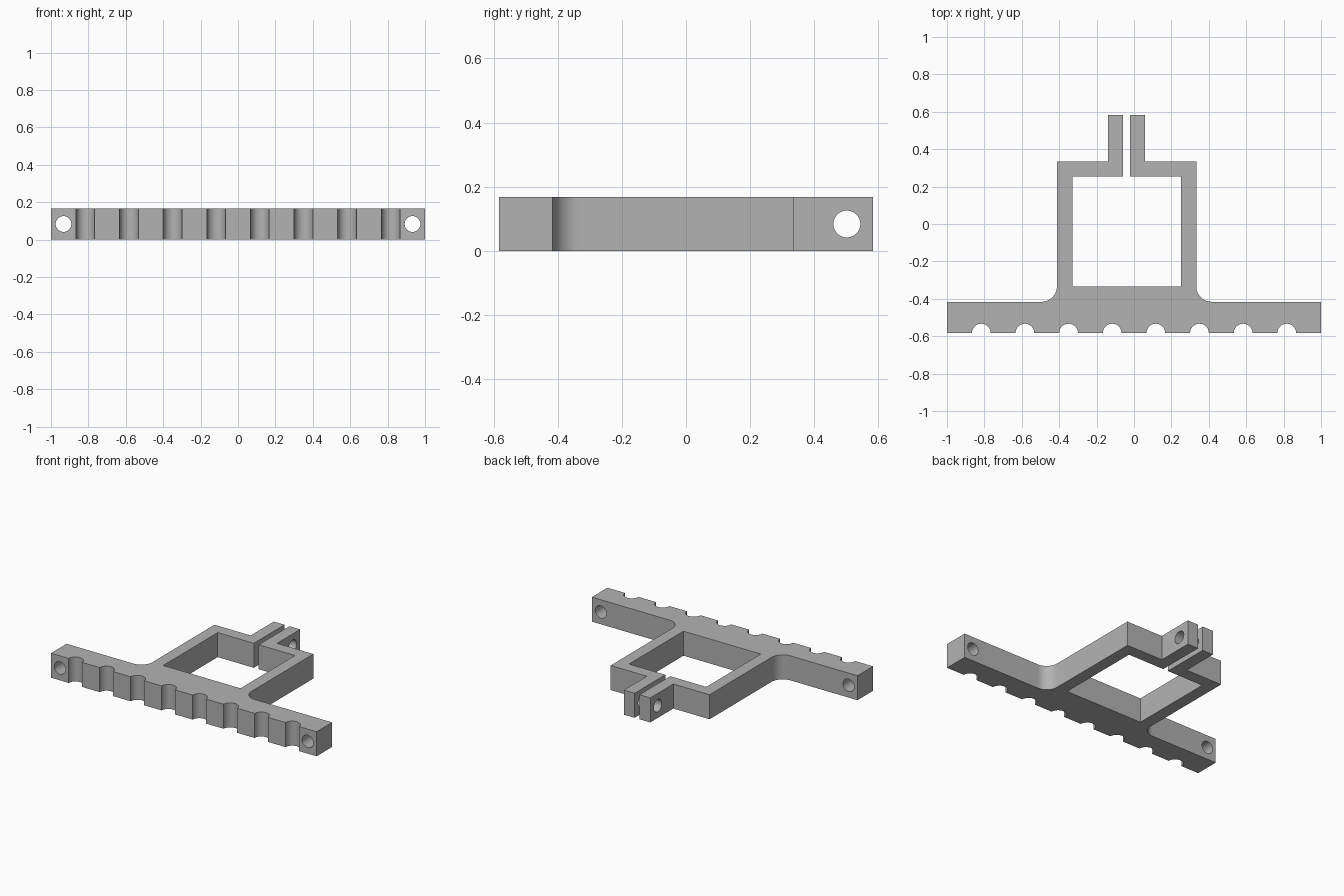
import bpy
import bmesh
from math import sin, cos, radians, pi

cube = bpy.data.objects.get("Cube")
if cube:
    bpy.data.objects.remove(cube, do_unlink=True)

HEIGHT = 0.167
BACK, FRONT = 0.583, -0.583        # overall depth
BAR_BACK = -0.416
FILLET = 0.083
NOTCH = 0.05
HOLE = 0.042
OUT_L, OUT_R = -0.412, 0.333       # clamp frame outer sides
IN_L, IN_R = -0.33, 0.252          # clamp frame inner sides
OUT_B, IN_B, IN_F = 0.335, 0.253, -0.333

grey = bpy.data.materials.new("plain grey")
grey.use_nodes = True
colour = (0.45, 0.45, 0.45, 1)
grey.diffuse_color = colour
grey.node_tree.nodes["Principled BSDF"].inputs["Base Color"].default_value = colour


def arc(cx, cy, r, start, end, steps):
    angles = [radians(start + (end - start) * i / steps) for i in range(steps + 1)]
    return [(cx + r * cos(a), cy + r * sin(a)) for a in angles]


# Notched front edge, left to right
outline = [(-1, FRONT)]
for i in range(8):
    outline += arc((i - 3.5) * 0.2333, FRONT, NOTCH, 180, 0, 20)
outline += [(1, FRONT), (1, BAR_BACK)]

# Right side of the clamp frame, up to its tab
outline += arc(OUT_R + FILLET, BAR_BACK + FILLET, FILLET, 270, 180, 12)
outline += [(OUT_R, OUT_B), (0.06, OUT_B), (0.06, BACK), (-0.021, BACK)]

# Through the slot and round the square opening
outline += [(-0.021, IN_B), (IN_R, IN_B), (IN_R, IN_F),
            (IN_L, IN_F), (IN_L, IN_B), (-0.058, IN_B)]

# Other tab and back down to the bar
outline += [(-0.058, BACK), (-0.139, BACK), (-0.139, OUT_B), (OUT_L, OUT_B)]
outline += arc(OUT_L - FILLET, BAR_BACK + FILLET, FILLET, 0, -90, 12)
outline += [(-1, BAR_BACK)]

# Extrude the outline into the bracket
bm = bmesh.new()
face = bm.faces.new([bm.verts.new((x, y, 0)) for x, y in outline])
extruded = bmesh.ops.extrude_face_region(bm, geom=[face])
top = [v for v in extruded["geom"] if isinstance(v, bmesh.types.BMVert)]
bmesh.ops.translate(bm, verts=top, vec=(0, 0, HEIGHT))
bmesh.ops.recalc_face_normals(bm, faces=bm.faces)
mesh = bpy.data.meshes.new("clamp_bracket")
bm.to_mesh(mesh)
bm.free()
mesh.materials.append(grey)
bracket = bpy.data.objects.new("clamp_bracket", mesh)
bpy.context.collection.objects.link(bracket)


def drill(x, y, rotation):
    """Cut a round screw hole halfway up the bracket."""
    bpy.ops.mesh.primitive_cylinder_add(vertices=40, radius=HOLE, depth=0.4,
                                        location=(x, y, HEIGHT / 2), rotation=rotation)
    cutter = bpy.context.object
    cutter.name = "hole_cutter"
    cutter.hide_render = True
    cutter.data.materials.append(grey)
    mod = bracket.modifiers.new("screw hole", "BOOLEAN")
    mod.operation = "DIFFERENCE"
    mod.solver = "EXACT"
    mod.object = cutter
    bpy.ops.object.select_all(action="DESELECT")
    bracket.select_set(True)
    bpy.context.view_layer.objects.active = bracket
    bpy.ops.object.modifier_apply(modifier=mod.name)
    bpy.data.objects.remove(cutter, do_unlink=True)


# Holes through the bar ends and across both tabs
for side in (-1, 1):
    drill(side * 0.933, (FRONT + BAR_BACK) / 2, (pi / 2, 0, 0))
drill(-0.04, 0.502, (0, pi / 2, 0))

bpy.ops.object.shade_smooth_by_angle(angle=radians(30))
